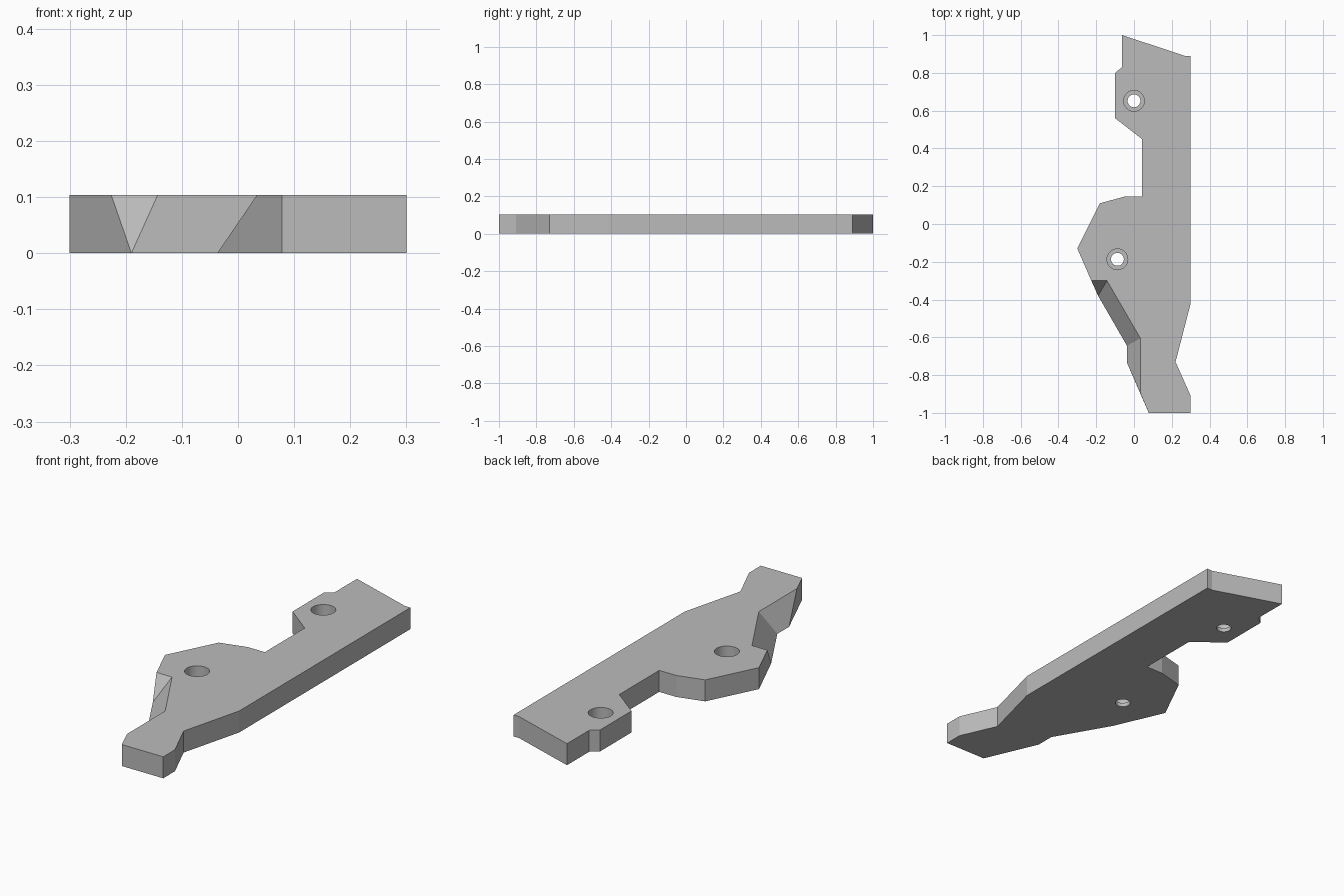
import bpy, bmesh, math

if "Cube" in bpy.data.objects:
    bpy.data.objects.remove(bpy.data.objects["Cube"], do_unlink=True)

HEIGHT = 0.104

grey = bpy.data.materials.new("plain grey")
grey.use_nodes = True
colour = (0.5, 0.5, 0.5, 1)
grey.diffuse_color = colour
grey.node_tree.nodes["Principled BSDF"].inputs["Base Color"].default_value = colour

# Outline shared by the lower and upper edges of the plate
shared = [(-0.30, -0.13), (-0.18, 0.11), (-0.05, 0.145), (0.042, 0.145),
          (0.042, 0.45), (-0.10, 0.56), (-0.10, 0.80), (-0.063, 0.83),
          (-0.063, 1.0), (0.27, 0.89), (0.30, 0.89), (0.30, -0.42),
          (0.22, -0.73), (0.30, -0.91), (0.30, -1.0), (0.078, -1.0)]
# Sloped notch: the upper edge is set back from the lower edge
notch_low = [(-0.037, -0.735), (-0.037, -0.645), (-0.19, -0.38), (-0.19, -0.38)]
notch_high = [(0.034, -0.897), (0.034, -0.605), (-0.143, -0.30), (-0.226, -0.30)]


def loft_plate(name, low, high):
    """Join a lower and an upper outline into one solid plate."""
    bm = bmesh.new()
    bottom = [bm.verts.new((x, y, 0)) for x, y in low]
    top = [bm.verts.new((x, y, HEIGHT)) for x, y in high]
    count = len(low)
    for i in range(count):
        j = (i + 1) % count
        bm.faces.new((bottom[i], bottom[j], top[j], top[i]))
    bm.faces.new(bottom)
    bm.faces.new(top)
    bmesh.ops.remove_doubles(bm, verts=bm.verts, dist=0.0001)
    bmesh.ops.recalc_face_normals(bm, faces=bm.faces)
    mesh = bpy.data.meshes.new(name)
    bm.to_mesh(mesh)
    bm.free()
    obj = bpy.data.objects.new(name, mesh)
    bpy.context.collection.objects.link(obj)
    mesh.materials.append(grey)
    return obj


def drill(obj, x, y, radius, z_low, z_high):
    """Cut a round vertical hole between two heights."""
    bpy.ops.mesh.primitive_cylinder_add(
        vertices=48, radius=radius, depth=z_high - z_low,
        location=(x, y, (z_low + z_high) / 2))
    cutter = bpy.context.object
    cutter.name = "hole_cutter"
    cutter.hide_render = True
    cutter.data.materials.append(grey)
    mod = obj.modifiers.new("hole", "BOOLEAN")
    mod.operation = "DIFFERENCE"
    mod.solver = "EXACT"
    mod.object = cutter
    bpy.context.view_layer.objects.active = obj
    bpy.ops.object.modifier_apply(modifier=mod.name)
    bpy.data.objects.remove(cutter, do_unlink=True)


plate = loft_plate("bracket_plate", shared + notch_low, shared + notch_high)

# Two counterbored screw holes
for x, y in [(0.0, 0.652), (-0.088, -0.187)]:
    drill(plate, x, y, 0.055, 0.02, 0.2)
    drill(plate, x, y, 0.034, -0.1, 0.06)

# Smooth hole walls, crisp plate edges
bpy.ops.object.select_all(action="DESELECT")
plate.select_set(True)
bpy.context.view_layer.objects.active = plate
bpy.ops.object.shade_smooth_by_angle(angle=math.radians(10))
